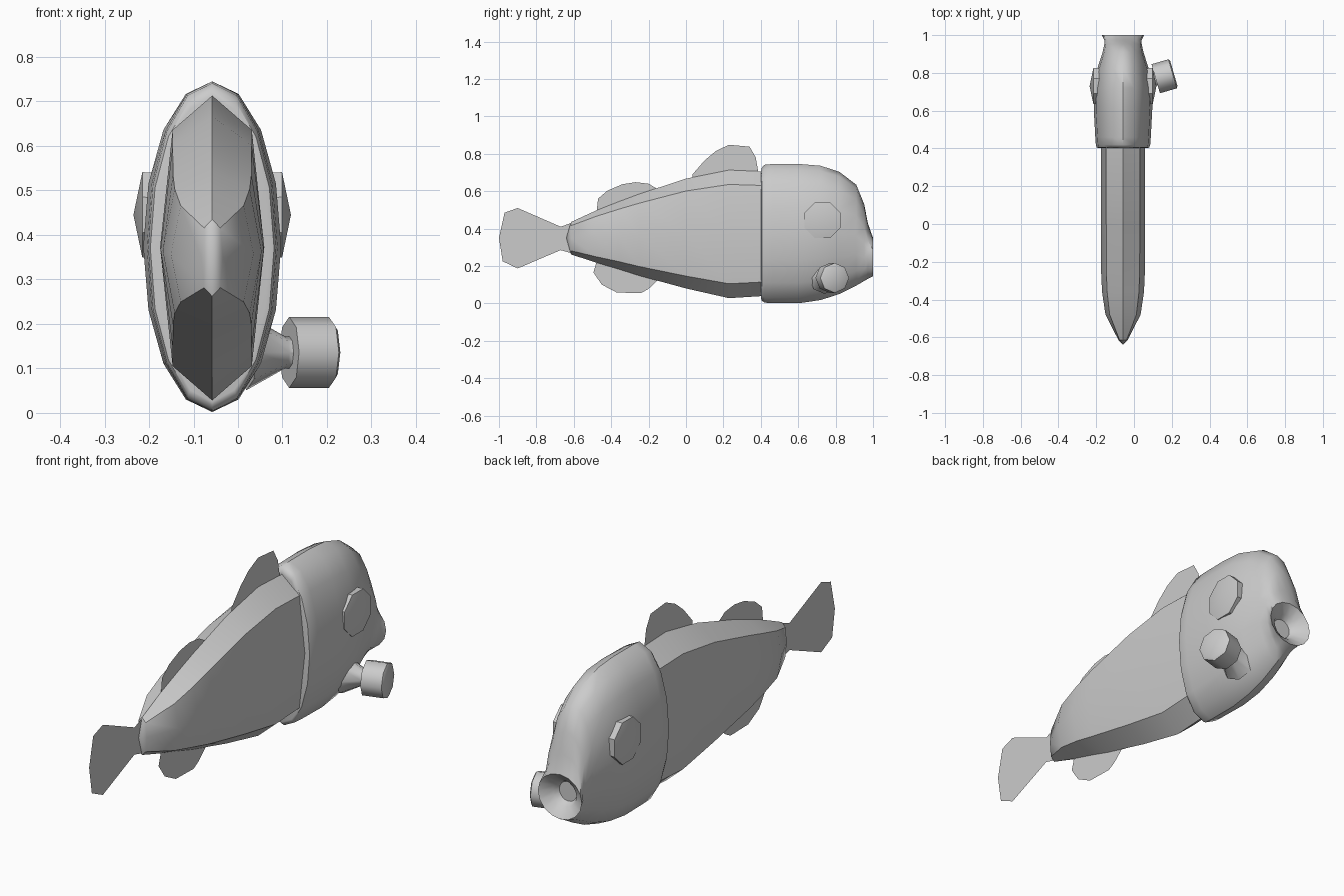
import bpy, bmesh
from math import sin, cos, pi
from mathutils import Matrix, Vector

if "Cube" in bpy.data.objects:
    bpy.data.objects.remove(bpy.data.objects["Cube"])

CX = -0.058  # mid plane of the fish


def finish(name, bm, smooth=None):
    bmesh.ops.recalc_face_normals(bm, faces=bm.faces)
    me = bpy.data.meshes.new(name)
    bm.to_mesh(me)
    bm.free()
    ob = bpy.data.objects.new(name, me)
    bpy.context.collection.objects.link(ob)
    if smooth:
        bpy.ops.object.select_all(action='DESELECT')
        ob.select_set(True)
        bpy.context.view_layer.objects.active = ob
        bpy.ops.object.shade_smooth_by_angle(angle=smooth)
    return ob


def loft(name, stations, section, smooth, tip=None):
    """Skin a unit section through stations of (y, top, bottom, half width)."""
    bm = bmesh.new()
    rings = []
    for y, top, bot, w in stations:
        mid, h = (top + bot) / 2, (top - bot) / 2
        rings.append([bm.verts.new((CX + u * w, y, mid + v * h)) for u, v in section])
    n = len(section)
    for a, b in zip(rings, rings[1:]):
        for i in range(n):
            j = (i + 1) % n
            bm.faces.new((a[i], a[j], b[j], b[i]))
    bm.faces.new(rings[0])
    if tip:
        t = bm.verts.new(tip)
        for i in range(n):
            bm.faces.new((rings[-1][i], rings[-1][(i + 1) % n], t))
    else:
        bm.faces.new(rings[-1])
    return finish(name, bm, smooth)


# Head: 16-sided oval, ending in a flared lip with a recessed mouth
oval = [(cos(i * pi / 8), sin(i * pi / 8)) for i in range(16)]
loft("head", [
    (0.402, 0.71, 0.025, 0.128), (0.405, 0.725, 0.015, 0.139),
    (0.42, 0.741, 0.004, 0.144), (0.46, 0.745, 0.002, 0.147),
    (0.61, 0.745, 0.002, 0.155), (0.72, 0.736, 0.018, 0.154),
    (0.82, 0.703, 0.05, 0.137), (0.91, 0.635, 0.095, 0.108),
    (0.953, 0.53, 0.12, 0.099), (0.972, 0.43, 0.131, 0.098),
    (1.0, 0.35, 0.145, 0.112),
    (0.965, 0.31, 0.19, 0.06), (0.94, 0.295, 0.205, 0.045),
], oval, 0.75)

# Body: 8-sided, tapering to the tail
octagon = [(1, 0), (0.76, 0.775), (0, 1), (-0.76, 0.775),
           (-1, 0), (-0.76, -0.775), (0, -1), (0.76, -0.775)]
loft("body", [
    (0.42, 0.705, 0.04, 0.117), (0.23, 0.713, 0.028, 0.117),
    (0.0, 0.667, 0.08, 0.117), (-0.25, 0.585, 0.148, 0.116),
    (-0.36, 0.544, 0.183, 0.111), (-0.48, 0.497, 0.218, 0.093),
    (-0.615, 0.435, 0.262, 0.024),
], octagon, 0.75, tip=(CX, -0.64, 0.35))

# Flat fins in the mid plane, given as (y, z) outlines
fins = {
    "front_dorsal_fin": [(0.03, 0.62), (0.035, 0.69), (0.1, 0.765), (0.16, 0.815), (0.23, 0.848),
                         (0.34, 0.838), (0.373, 0.78), (0.39, 0.68)],
    "rear_dorsal_fin": [(-0.48, 0.47), (-0.47, 0.56), (-0.42, 0.603), (-0.34, 0.637),
                        (-0.27, 0.648), (-0.2, 0.64), (-0.15, 0.61), (-0.15, 0.55)],
    "anal_fin": [(-0.47, 0.25), (-0.495, 0.165), (-0.45, 0.1), (-0.37, 0.058),
                 (-0.24, 0.055), (-0.2, 0.078), (-0.155, 0.12), (-0.155, 0.18)],
    "tail_fin": [(-0.6, 0.435), (-0.67, 0.41), (-0.9, 0.51), (-0.97, 0.485), (-1.0, 0.35),
                 (-0.98, 0.225), (-0.9, 0.187), (-0.67, 0.285), (-0.6, 0.265)],
}
for name, outline in fins.items():
    bm = bmesh.new()
    bm.faces.new([bm.verts.new((CX, y, z)) for y, z in outline])
    finish(name, bm)


def turned(name, profile, centre, axis, sides, smooth, phase=0.0):
    """Spin (distance, radius) pairs around an axis; zero radius makes a point."""
    bm = bmesh.new()
    rot = Vector(axis).to_track_quat('X', 'Z').to_matrix().to_4x4()
    rings = []
    for d, r in profile:
        k = sides if r else 1
        rings.append([bm.verts.new((d, r * cos(2 * pi * i / sides + phase),
                                    r * sin(2 * pi * i / sides + phase))) for i in range(k)])
    for a, b in zip(rings, rings[1:]):
        for i in range(sides):
            j = (i + 1) % sides
            quad = [a[i % len(a)], a[j % len(a)], b[j % len(b)], b[i % len(b)]]
            bm.faces.new(list(dict.fromkeys(quad)))
    bm.transform(Matrix.Translation(centre) @ rot)
    return finish(name, bm, smooth)


# Eyes: eight-sided discs with a slightly raised centre
for side, label in ((1, "right"), (-1, "left")):
    turned(label + "_eye", [(0, 0), (0, 0.1), (0.062, 0.104), (0.082, 0)],
           (CX + side * 0.095, 0.73, 0.445), (side, 0, 0), 8, 0.5, pi / 8)

# Side knob with the stem that joins it to the cheek
aim = (0.96, 0.28, 0)
knob_at = (0.163, 0.783, 0.136)
turned("side_knob", [(-0.05, 0), (-0.05, 0.08), (0.043, 0.08), (0.05, 0.068), (0.05, 0)],
       knob_at, aim, 8, 0.85, pi / 8 * 0)
turned("knob_stem", [(-0.15, 0), (-0.15, 0.085), (-0.06, 0.036), (-0.045, 0.036), (-0.045, 0)],
       knob_at, aim, 8, 0.75)
